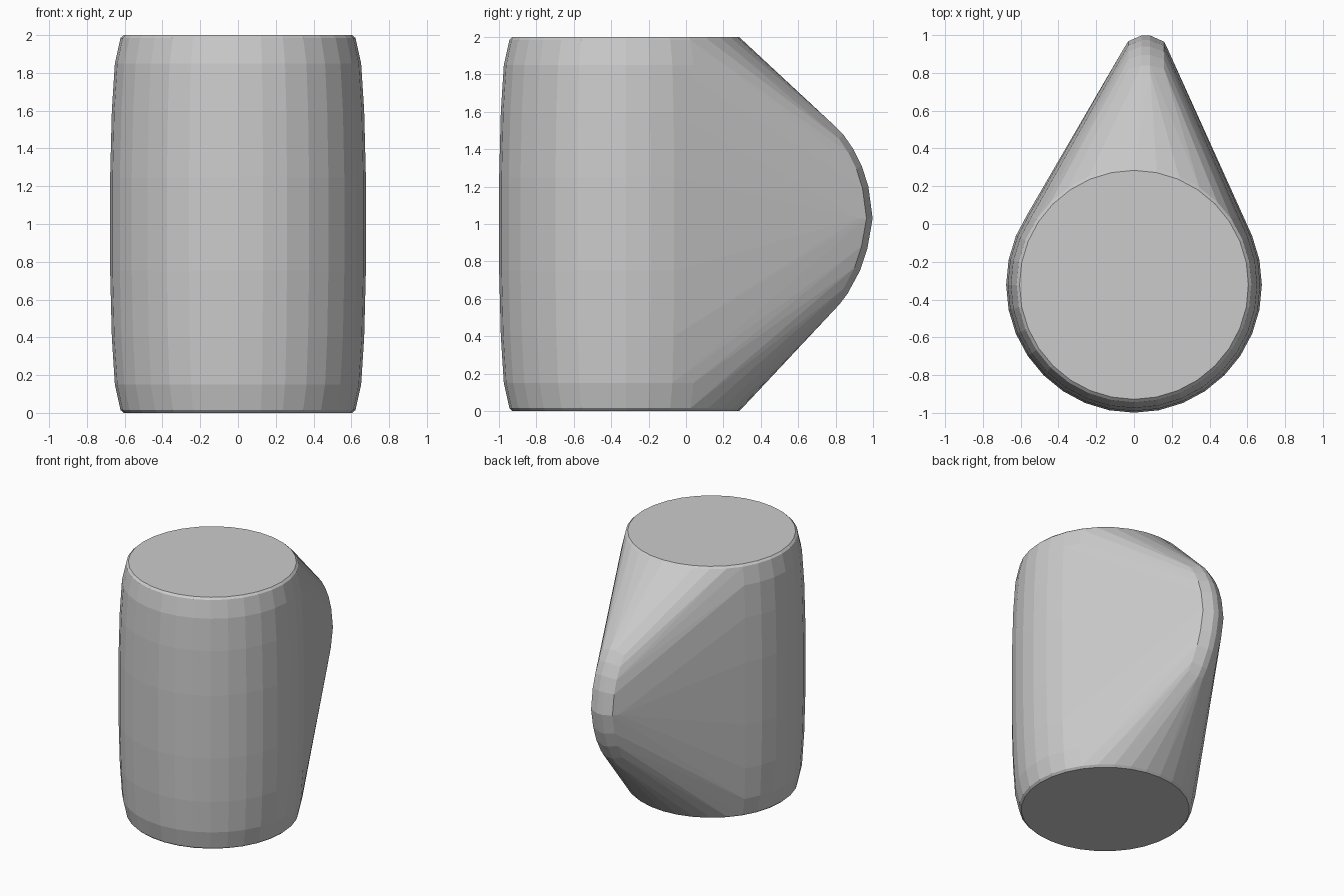
import bpy, bmesh
from math import sin, cos, tau

if "Cube" in bpy.data.objects:
    bpy.data.objects.remove(bpy.data.objects["Cube"])

bm = bmesh.new()

# Barrel body: (radius, height) rings
SIDES, CY = 32, -0.322
profile = [(0.606, 0.0), (0.622, 0.015), (0.652, 0.15), (0.668, 0.4), (0.677, 0.75),
           (0.677, 1.25), (0.668, 1.6), (0.652, 1.85), (0.622, 1.985), (0.606, 2.0)]
for r, z in profile:
    for i in range(SIDES):
        a = tau * i / SIDES
        bm.verts.new((r * cos(a), CY + r * sin(a), z))

# Rounded rear ridge: outer arc (y, z) with a narrow rounded cross-section
arc = [(0.82, 0.57), (0.865, 0.63), (0.93, 0.75), (0.97, 0.87), (0.998, 1.03),
       (0.975, 1.2), (0.94, 1.31), (0.895, 1.4), (0.84, 1.48), (0.80, 1.52)]
section = [(-0.055, 0.07), (-0.03, 0.03), (0.04, 0.0), (0.085, 0.0), (0.16, 0.033), (0.18, 0.075)]
for y, z in arc:
    # inset each section point towards the ridge centre
    dy, dz = y - 0.45, z - 1.03
    d = (dy * dy + dz * dz) ** 0.5
    for x, inset in section:
        bm.verts.new((x, y - inset * dy / d, z - inset * dz / d))

# Stretch one faceted skin over both parts
hull = bmesh.ops.convex_hull(bm, input=bm.verts)
loose = [v for v in bm.verts if not v.link_faces]
bmesh.ops.delete(bm, geom=loose, context='VERTS')
bmesh.ops.dissolve_limit(bm, angle_limit=0.01, verts=bm.verts, edges=bm.edges)
bmesh.ops.recalc_face_normals(bm, faces=bm.faces)

mesh = bpy.data.meshes.new("mug_hull")
bm.to_mesh(mesh)
bm.free()
bpy.context.collection.objects.link(bpy.data.objects.new("mug_hull", mesh))
